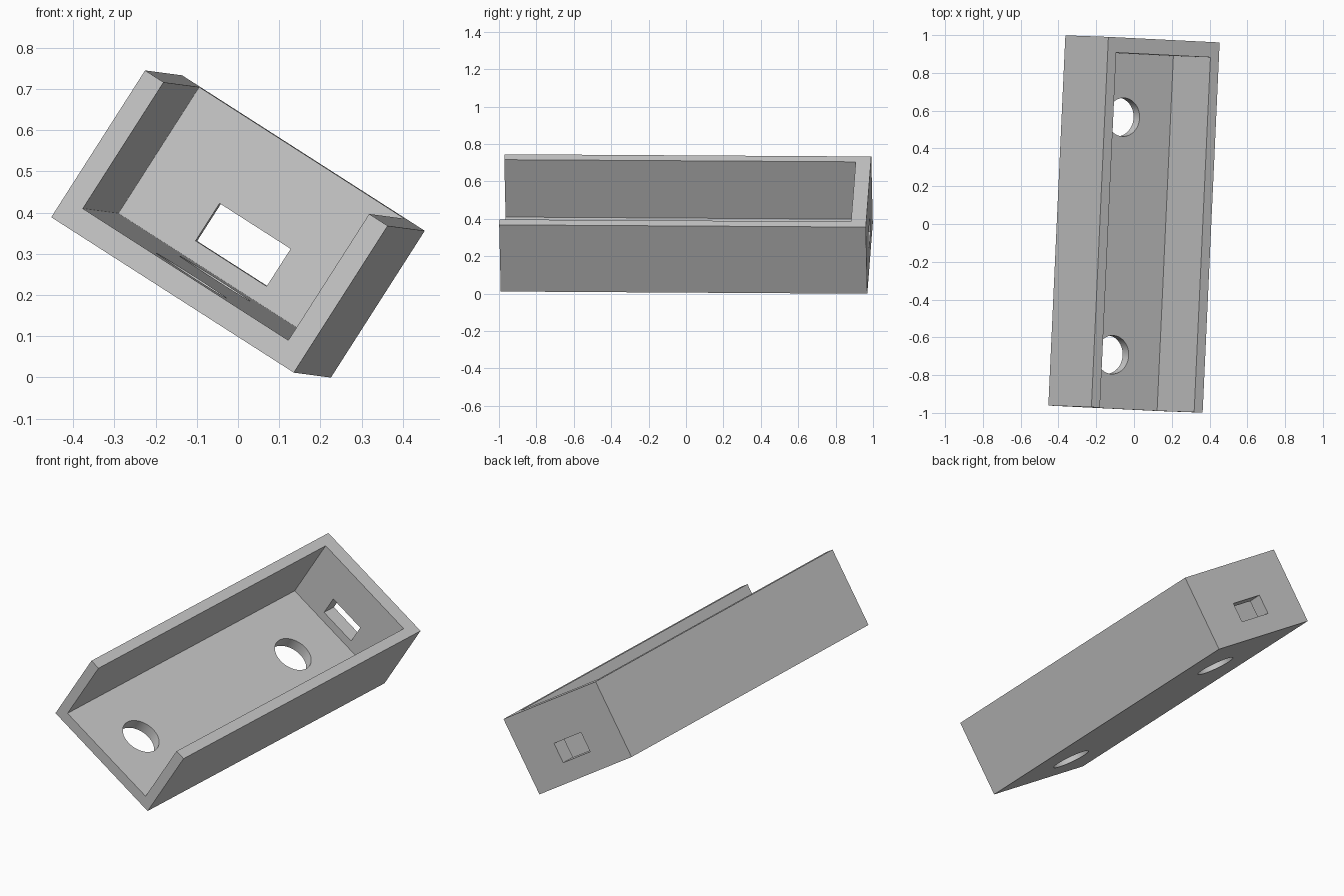
import bpy
import bmesh
from mathutils import Matrix, Vector

if "Cube" in bpy.data.objects:
    bpy.data.objects.remove(bpy.data.objects["Cube"], do_unlink=True)

# Tray dimensions, before tilting
WIDTH, LENGTH, HEIGHT = 0.70, 1.962, 0.423
WALL, FLOOR, BACK = 0.0535, 0.059, 0.081
HOLE_RADIUS = 0.102
HOLE_POSITIONS = (0.285, 1.544)
SLOT_WIDTH, SLOT_HEIGHT, SLOT_CENTRE = 0.205, 0.108, 0.158

grey = bpy.data.materials.new("light grey")
grey.use_nodes = True
colour = (0.6, 0.6, 0.6, 1)
grey.diffuse_color = colour
grey.node_tree.nodes["Principled BSDF"].inputs["Base Color"].default_value = colour


def add_object(name, bm):
    mesh = bpy.data.meshes.new(name)
    bm.to_mesh(mesh)
    bm.free()
    mesh.materials.append(grey)
    obj = bpy.data.objects.new(name, mesh)
    bpy.context.collection.objects.link(obj)
    return obj


def box(name, low, high):
    low, high = Vector(low), Vector(high)
    bm = bmesh.new()
    bmesh.ops.create_cube(bm, size=1, matrix=Matrix.Translation((low + high) / 2)
                          @ Matrix.Diagonal((*(high - low), 1)))
    return add_object(name, bm)


def cylinder(name, centre, radius, depth):
    bm = bmesh.new()
    bmesh.ops.create_cone(bm, cap_ends=True, segments=64, radius1=radius, radius2=radius,
                          depth=depth, matrix=Matrix.Translation(centre))
    return add_object(name, bm)


# Solid block, centred across its width, front end at y = 0
half = WIDTH / 2
tray = box("open_ended_tray", (-half, 0, 0), (half, LENGTH, HEIGHT))

# Cavity open at the top and front, slot in the back wall, round floor holes
cutters = [
    box("cavity_cutter", (-half + WALL, -1, FLOOR), (half - WALL, LENGTH - BACK, 1)),
    box("slot_cutter", (-SLOT_WIDTH / 2, LENGTH - 2 * BACK, SLOT_CENTRE - SLOT_HEIGHT / 2),
        (SLOT_WIDTH / 2, LENGTH + BACK, SLOT_CENTRE + SLOT_HEIGHT / 2)),
]
cutters += [cylinder("floor_hole_cutter", (0, y, 0), HOLE_RADIUS, 4 * FLOOR)
            for y in HOLE_POSITIONS]

bpy.ops.object.select_all(action="DESELECT")
tray.select_set(True)
bpy.context.view_layer.objects.active = tray
for cutter in cutters:
    cutter.hide_render = True
    cut = tray.modifiers.new(cutter.name, "BOOLEAN")
    cut.operation = "DIFFERENCE"
    cut.solver = "EXACT"
    cut.object = cutter
    bpy.ops.object.modifier_apply(modifier=cut.name)
    bpy.data.objects.remove(cutter, do_unlink=True)
bpy.ops.object.shade_smooth_by_angle()

# Tilt the tray: length axis almost along y, width axis sloping down to the right
along = Vector((0.09, 1.96, -0.012)).normalized()
across = Vector((0.59, -0.03, -0.378))
across = (across - along * across.dot(along)).normalized()
up = across.cross(along)
turn = Matrix((across, along, up)).transposed()
middle = Vector((0, LENGTH / 2, HEIGHT / 2))
tray.data.transform(Matrix.Translation((0, 0, 0.3725)) @ turn.to_4x4()
                    @ Matrix.Translation(-middle))
